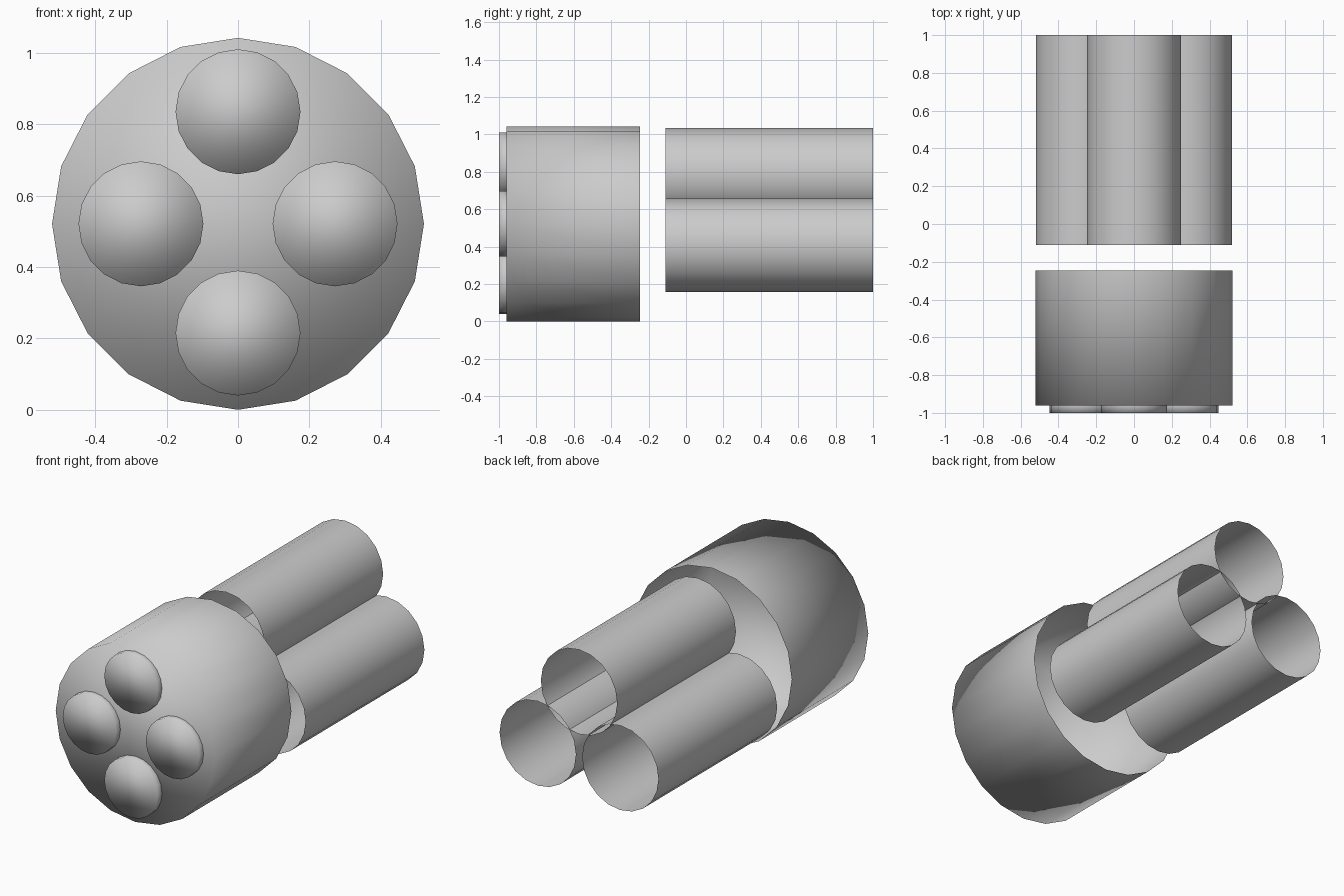
import bpy, bmesh
from math import sin, cos, pi

if "Cube" in bpy.data.objects:
    bpy.data.objects.remove(bpy.data.objects["Cube"])

SIDES = 20


def shell(name, x, z, radius, y_front, y_back, cap_front):
    """Thin smooth cylinder along y, open at the back, optionally closed at the front."""
    bm = bmesh.new()

    def ring(y):
        return [bm.verts.new((x + radius * sin(2 * pi * i / SIDES), y,
                              z + radius * cos(2 * pi * i / SIDES)))
                for i in range(SIDES)]

    front, back = ring(y_front), ring(y_back)
    for i in range(SIDES):
        j = (i + 1) % SIDES
        bm.faces.new((front[i], back[i], back[j], front[j]))
    if cap_front:
        bm.faces.new(front)
    bmesh.ops.recalc_face_normals(bm, faces=bm.faces)
    # outward-facing check: first side wall must point away from the axis
    bm.faces.ensure_lookup_table()
    f = bm.faces[0]
    f.normal_update()
    c = f.calc_center_median()
    if f.normal.x * (c.x - x) + f.normal.z * (c.z - z) < 0:
        bmesh.ops.reverse_faces(bm, faces=bm.faces)
    for f in bm.faces:
        f.smooth = True
    mesh = bpy.data.meshes.new(name)
    bm.to_mesh(mesh)
    bm.free()
    obj = bpy.data.objects.new(name, mesh)
    bpy.context.collection.objects.link(obj)
    return obj


# Large front housing: capped at the front, open at the back
shell("housing", 0, 0.521, 0.521, -0.96, -0.245, True)

# Four raised round discs on the housing face
for label, x, z in (("top", 0, 0.835), ("bottom", 0, 0.215),
                    ("left", -0.272, 0.521), ("right", 0.272, 0.521)):
    shell("disc_" + label, x, z, 0.175, -1.0, -0.96, True)

# Three open tubes behind the housing, slightly overlapping each other
for label, x, z in (("top", 0, 0.785), ("left", -0.27, 0.408), ("right", 0.27, 0.408)):
    shell("tube_" + label, x, z, 0.25, -0.11, 1.0, False)
